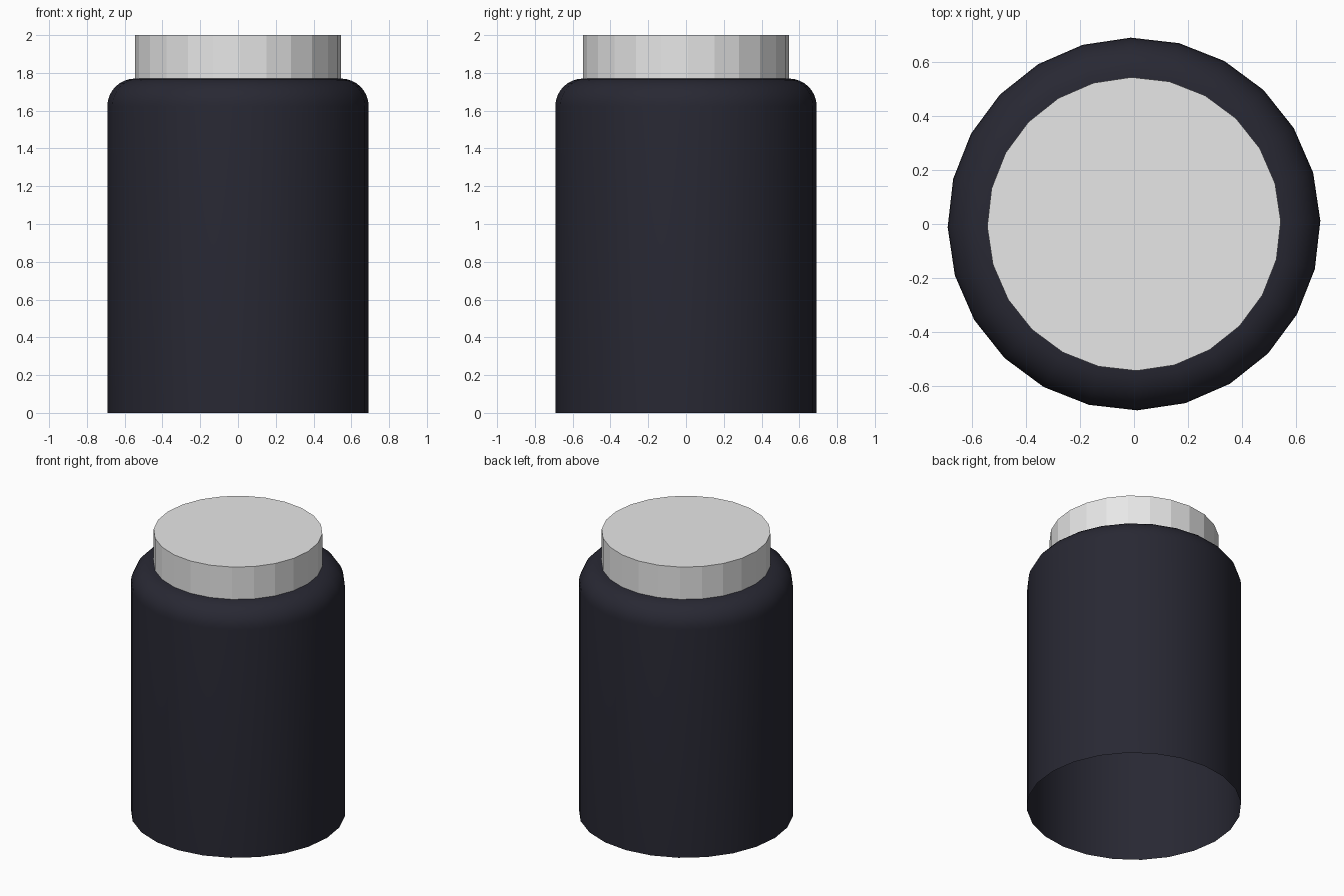
import bpy, bmesh, math

if "Cube" in bpy.data.objects:
    bpy.data.objects.remove(bpy.data.objects["Cube"])

SIDES = 24
TURN = math.radians(1.0)


def material(name, colour):
    m = bpy.data.materials.new(name)
    m.diffuse_color = (*colour, 1)
    m.use_nodes = True
    m.node_tree.nodes["Principled BSDF"].inputs["Base Color"].default_value = m.diffuse_color
    return m


def lathe(name, profile, mat, close_top=False, smooth=False):
    """Revolve (radius, height) points, listed bottom to top, into an open shell."""
    bm = bmesh.new()
    rings = []
    for r, z in profile:
        rings.append([bm.verts.new((r * math.cos(TURN + i * math.tau / SIDES),
                                    r * math.sin(TURN + i * math.tau / SIDES), z))
                      for i in range(SIDES)])
    for low, high in zip(rings, rings[1:]):
        for i in range(SIDES):
            j = (i + 1) % SIDES
            bm.faces.new((low[i], low[j], high[j], high[i]))
    if close_top:
        bm.faces.new(rings[-1])
    for f in bm.faces:
        f.smooth = smooth
    mesh = bpy.data.meshes.new(name)
    bm.to_mesh(mesh)
    bm.free()
    mesh.materials.append(mat)
    obj = bpy.data.objects.new(name, mesh)
    bpy.context.collection.objects.link(obj)
    return obj


dark = material("dark navy", (0.021, 0.021, 0.033))
grey = material("light grey", (0.8, 0.8, 0.8))

# Jar body: straight wall, open underneath, rounded shoulder
R, LIP, TOP = 0.692, 0.545, 1.77
B = R - LIP
shoulder = [(LIP + B * math.cos(a), TOP - B + B * math.sin(a))
            for a in (math.pi / 2 * k / 8 for k in range(9))]
lathe("jar_body", [(R, 0)] + shoulder, dark, smooth=True)

# Lid: faceted short cylinder rising from the shoulder
lathe("lid", [(LIP, TOP), (LIP, 2.0)], grey, close_top=True)
